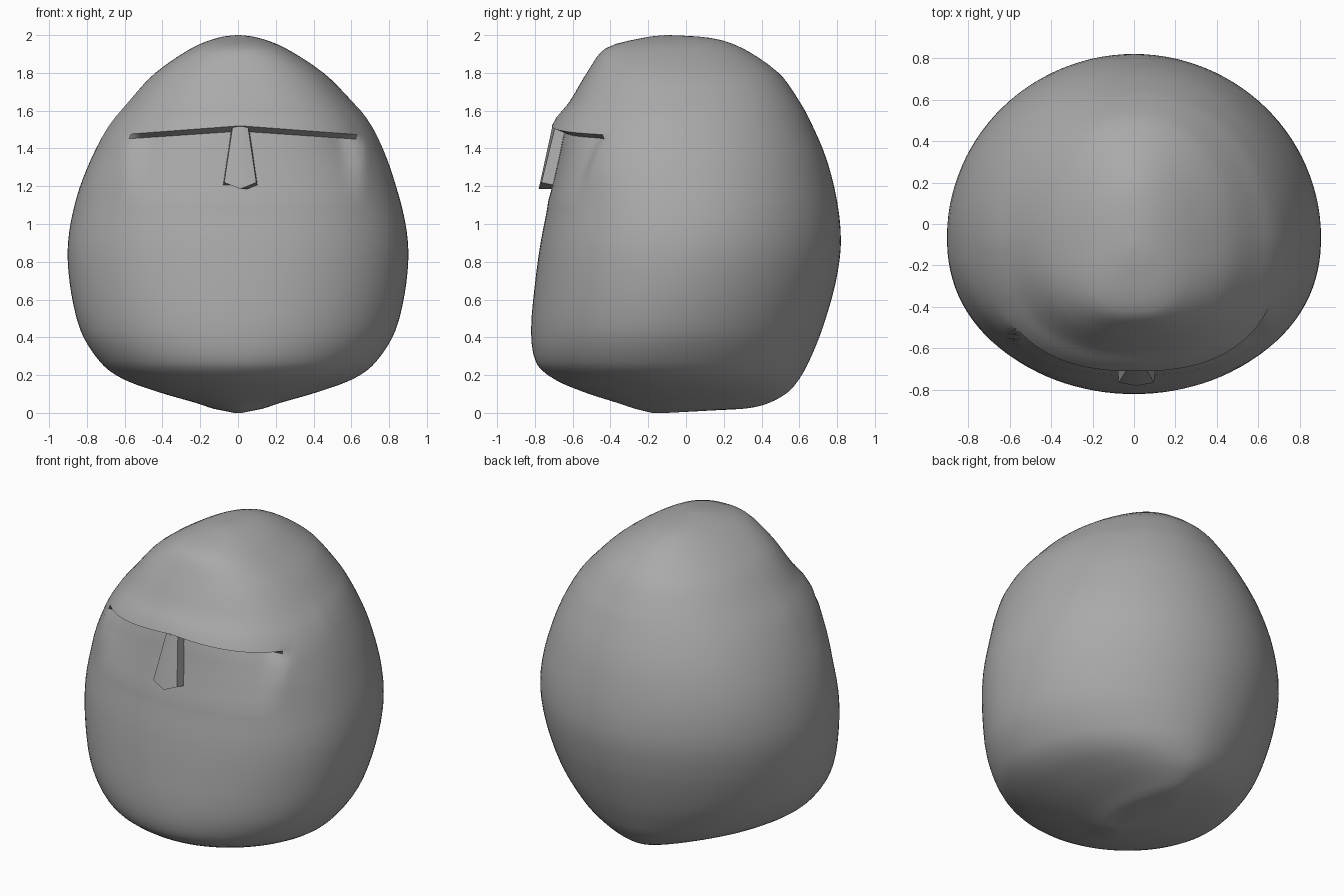
import bpy, bmesh, math
from mathutils import Vector

cube = bpy.data.objects.get("Cube")
if cube:
    bpy.data.objects.remove(cube, do_unlink=True)

stone = bpy.data.materials.new("grey stone")
stone.use_nodes = True
GREY = (0.4, 0.4, 0.4, 1)
stone.diffuse_color = GREY
stone.node_tree.nodes["Principled BSDF"].inputs["Base Color"].default_value = GREY

SEGMENTS = 112
STEPS = (0, 0.3, 0.6, 0.82)
BROW, LEDGE = 1.52, 1.493

# Head profile: height, half width, front y, back y
profile = [Vector(r) for r in (
    (0.0, 0.02, -0.18, -0.10), (0.012, 0.08, -0.23, 0.12), (0.025, 0.14, -0.28, 0.33),
    (0.055, 0.23, -0.37, 0.445), (0.11, 0.42, -0.54, 0.54), (0.18, 0.61, -0.70, 0.60),
    (0.27, 0.73, -0.795, 0.65), (0.44, 0.835, -0.82, 0.72), (0.68, 0.89, -0.80, 0.79),
    (0.90, 0.90, -0.77, 0.82), (1.12, 0.86, -0.73, 0.80), (1.34, 0.785, -0.72, 0.745),
    (BROW, 0.695, -0.71, 0.67), (1.65, 0.59, -0.615, 0.60), (1.80, 0.445, -0.525, 0.49),
    (1.93, 0.25, -0.425, 0.30), (1.985, 0.11, -0.23, 0.13), (2.0, 0.01, -0.11, -0.09))]


def clamp(v):
    return max(0.0, min(1.0, v))


def spline(rows, i, t):
    a, b, c, d = (rows[max(0, min(len(rows) - 1, i + k))] for k in (-1, 0, 1, 2))
    return (2 * b + (c - a) * t + (2 * a - 5 * b + 4 * c - d) * t * t
            + (3 * b - a - 3 * c + d) * t ** 3) / 2


def head_point(row, angle):
    z, width, front, back = row
    middle = (front + back) / 2 - 0.08 * clamp(width * 3)
    s, c = math.sin(angle), math.cos(angle)
    # Cross-sections grow squarer towards the forehead
    power = 1.9 + 0.35 * min(z, 1.5) if s < 0 else 1.85 + 0.15 * z
    r = (abs(c) ** power + abs(s) ** power) ** (-1 / power)
    x = width * c * r
    y = middle + s * r * (middle - front if s < 0 else back - middle)
    if s < 0:
        # Eye sockets sink in below the brow and fade out at its ends
        sink = clamp((z - 1.12) / (LEDGE - 1.12)) if z <= LEDGE else clamp((BROW - z) / (BROW - LEDGE))
        end = clamp((0.63 - abs(x - 0.03)) / 0.07)
        depth = 0.075 * sink * end * end * (3 - 2 * end)
        inward = Vector((-x, middle - y)).normalized() * depth
        x, y = x + inward.x, y + inward.y
        # The brow line drops towards its ends
        z -= 0.075 * abs(x) * clamp(1 - abs(z - BROW) / 0.3) * clamp(-s * 2)
    # The upper head leans slightly to one side
    return x + 0.015 * clamp(1 - abs(z - 1.6) / 0.4), y, z


def finish(bm, name, angle):
    bmesh.ops.recalc_face_normals(bm, faces=bm.faces)
    mesh = bpy.data.meshes.new(name)
    bm.to_mesh(mesh)
    bm.free()
    mesh.materials.append(stone)
    obj = bpy.data.objects.new(name, mesh)
    bpy.context.collection.objects.link(obj)
    bpy.ops.object.select_all(action='DESELECT')
    obj.select_set(True)
    bpy.context.view_layer.objects.active = obj
    bpy.ops.object.shade_smooth_by_angle(angle=math.radians(angle))


def loft(bm, rings):
    loops = [[bm.verts.new(p) for p in ring] for ring in rings]
    n = len(loops[0])
    for low, high in zip(loops, loops[1:]):
        for j in range(n):
            k = (j + 1) % n
            bm.faces.new((low[j], low[k], high[k], high[j]))
    bm.faces.new(loops[0])
    bm.faces.new(loops[-1])


# Head with brow ledge
samples = [spline(profile, i, t) for i in range(len(profile) - 1) for t in STEPS]
samples.append(profile[-1])
bm = bmesh.new()
loft(bm, [[head_point(row, math.tau * j / SEGMENTS) for j in range(SEGMENTS)] for row in samples])
finish(bm, "head", 40)

# Nose: a tapered wedge running down from the brow, with a pointed tip
bm = bmesh.new()
rings = []
for z, half, front, lift in ((1.185, 0.1, -0.78, 0.035), (1.515, 0.048, -0.708, 0)):
    x = 0.012
    rings.append([(x - half, -0.6, z), (x - half * 0.85, front + 0.015, z + lift), (x, front, z),
                  (x + half * 0.85, front + 0.015, z + lift), (x + half, -0.6, z)])
loft(bm, rings)
finish(bm, "nose", 30)
